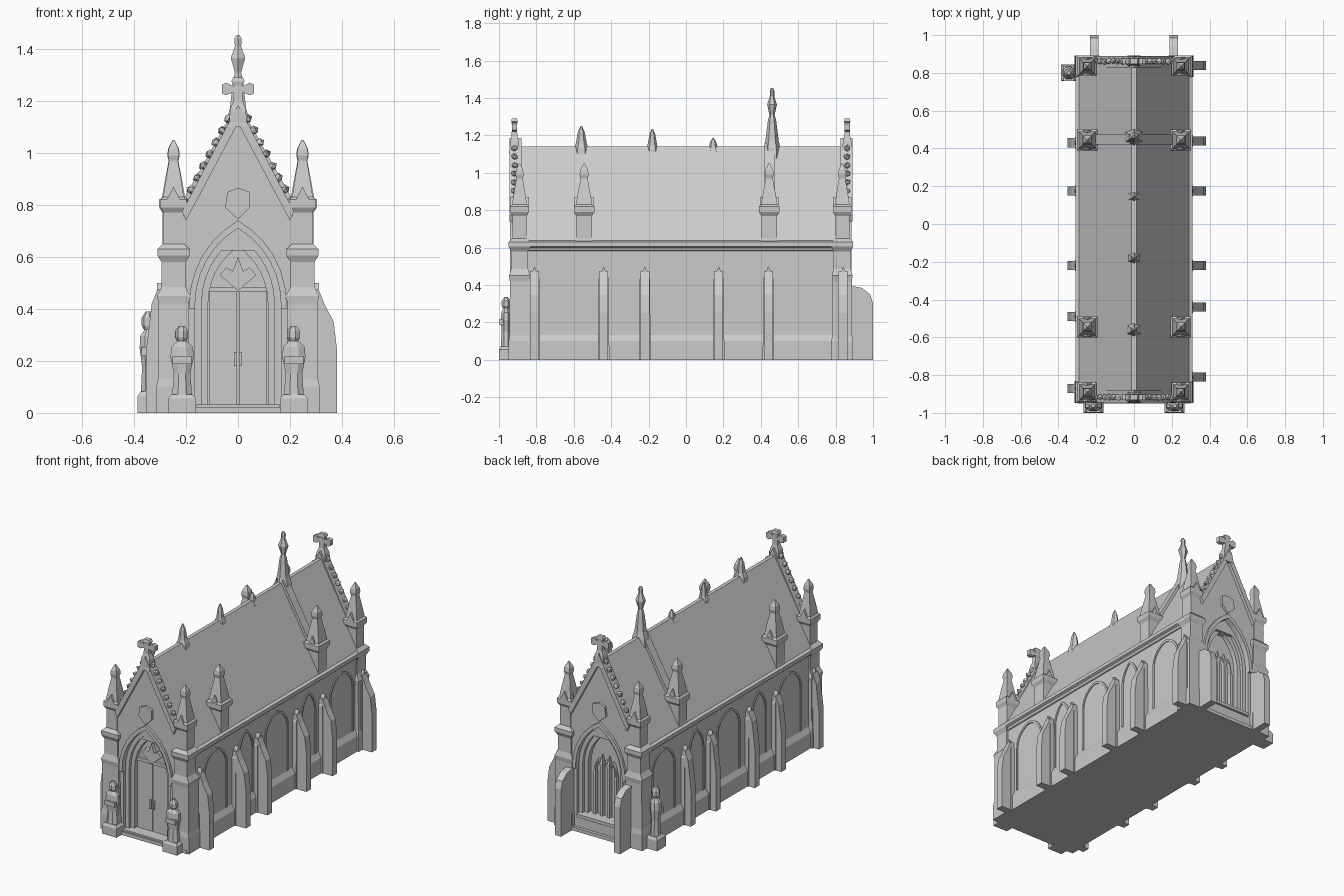
import bpy, bmesh, math, random
from mathutils import Vector

if "Cube" in bpy.data.objects:
    bpy.data.objects.remove(bpy.data.objects["Cube"])

random.seed(4)


def finish(name, bm):
    bmesh.ops.recalc_face_normals(bm, faces=bm.faces)
    me = bpy.data.meshes.new(name)
    bm.to_mesh(me)
    bm.free()
    ob = bpy.data.objects.new(name, me)
    bpy.context.collection.objects.link(ob)
    return ob


def prism(name, pts, axis, a, b):
    """Extrude a 2D outline (u, z) along x or y from a to b."""
    bm = bmesh.new()
    at = lambda u, v, t: (u, t, v) if axis == 'y' else (t, u, v)
    lo = [bm.verts.new(at(u, v, a)) for u, v in pts]
    hi = [bm.verts.new(at(u, v, b)) for u, v in pts]
    bm.faces.new(lo)
    bm.faces.new(hi)
    n = len(pts)
    for i in range(n):
        j = (i + 1) % n
        bm.faces.new((lo[i], lo[j], hi[j], hi[i]))
    return finish(name, bm)


def stack(name, cx, cy, rows, n=4):
    """Stacked sections (z, half width x, half width y); n=4 gives squares."""
    bm = bmesh.new()
    k = math.sqrt(2) if n == 4 else 1
    rings = []
    for z, hx, hy in rows:
        ang = [2 * math.pi * (i + .5) / n for i in range(n)]
        rings.append([bm.verts.new((cx + k * hx * math.cos(t), cy + k * hy * math.sin(t), z)) for t in ang])
    bm.faces.new(rings[0])
    bm.faces.new(rings[-1])
    for r, s in zip(rings, rings[1:]):
        for i in range(n):
            j = (i + 1) % n
            bm.faces.new((r[i], r[j], s[j], s[i]))
    return finish(name, bm)


def box(name, x0, x1, y0, y1, z0, z1):
    hx, hy = (x1 - x0) / 2, (y1 - y0) / 2
    return stack(name, (x0 + x1) / 2, (y0 + y1) / 2, [(z0, hx, hy), (z1, hx, hy)])


def arch(hw, spring, peak, z0=0.02, c=0, n=6):
    """Pointed arch outline."""
    h = peak - spring
    r = (hw * hw + h * h) / (2 * hw)
    end = math.atan2(h, r - hw)
    right = [(hw - r + r * math.cos(end * i / n), spring + r * math.sin(end * i / n)) for i in range(n + 1)]
    right = [(hw, z0)] + right
    return [(c + x, z) for x, z in right] + [(c - x, z) for x, z in reversed(right[:-1])]


def band(name, outer, inner, axis, a, b):
    return prism(name, outer + inner[::-1], axis, a, b)


def lumps(name, places, r):
    bm = bmesh.new()
    for p in places:
        made = bmesh.ops.create_icosphere(bm, subdivisions=1, radius=r)['verts']
        for v in made:
            v.co = v.co * random.uniform(.8, 1.15) + Vector(p)
    return finish(name, bm)


# Main hall with stepped pointed recesses at both ends
hall = prism("hall_walls", [(-.285, 0), (.285, 0), (.285, .62), (0, 1.13), (-.285, .62)], 'y', -.925, .87)
steps = [(.165, .42, .71, .02), (.14, .42, .68, .04), (.115, .42, .64, .07)]
for end, face in ((-1, -.925), (1, .87)):
    for hw, sp, pk, depth in steps:
        cut = prism("recess_cutter", arch(hw, sp, pk, .02 if end < 0 else .09), 'y', face + end * .2, face - end * depth)
        cut.hide_render = True
        m = hall.modifiers.new("recess", 'BOOLEAN')
        m.operation, m.object, m.solver = 'DIFFERENCE', cut, 'EXACT'
        bpy.context.view_layer.objects.active = hall
        bpy.ops.object.modifier_apply(modifier=m.name)
        bpy.data.objects.remove(cut)

# Roof and ground slab
prism("roof", [(-.298, .625), (.298, .625), (.012, 1.14), (-.012, 1.14)], 'y', -.9, .85)
box("ground_slab", -.3, .3, -.95, .89, 0, .022)

# Arch hoods, gable copings, crosses and crockets at each end
for end, face in ((-1, -.925), (1, .87)):
    tag = "front" if end < 0 else "back"
    band(tag + "_arch_hood", arch(.187, .42, .74, .4), arch(.165, .42, .71, .4), 'y', face - end * .01, face + end * .016)
    yo, yi = face + end * .02, face - end * .045
    band(tag + "_gable_coping", [(.215, .775), (0, 1.185), (-.215, .775)], [(.2, .74), (0, 1.115), (-.2, .74)], 'y', yo, yi)
    yc = face + end * -.008
    spots = []
    for s in (1, -1):
        for i in range(8):
            t = .06 + i * .115
            spots.append((s * (.208 * (1 - t) + .008), yc, .79 + .395 * t))
    lumps(tag + "_crockets", spots, .018)
    stack(tag + "_cross_shaft", 0, yc, [(1.10, .035, .03), (1.17, .03, .022), (1.2, .018, .015), (1.26, .016, .014),
                                        (1.275, .026, .017), (1.29, .018, .014)])
    prism(tag + "_cross_arms", [(-.062, 1.228), (-.045, 1.222), (-.02, 1.232), (.02, 1.232), (.045, 1.222), (.062, 1.228),
                                (.062, 1.262), (.045, 1.27), (.02, 1.258), (-.02, 1.258), (-.045, 1.27), (-.062, 1.262)],
          'y', yc - .014, yc + .014)
    # Carved boss in the gable
    prism(tag + "_gable_boss", [(-.04, .85), (-.05, .79), (0, .745), (.045, .79), (.045, .85), (0, .865)], 'y', face, face + end * .015)

# Double door
for s in (1, -1):
    box("door_leaf", min(s * .003, s * .11), max(s * .003, s * .11), -.865, -.85, .022, .47)
    box("door_handle", min(s * .004, s * .016), max(s * .004, s * .016), -.88, -.86, .18, .235)
box("door_lintel", -.115, .115, -.872, -.85, .465, .485)
prism("door_carving", [(-.07, .53), (0, .47), (.07, .53), (.045, .56), (.02, .545), (0, .6), (-.02, .545), (-.045, .56)],
      'y', -.88, -.85)
box("door_step", -.16, .16, -.94, -.85, 0, .032)

# Back window tracery
for x, top in ((-.075, .42), (-.025, .5), (.025, .5), (.075, .42)):
    stack("window_mullion", x, .81, [(.1, .009, .014), (top - .05, .009, .014), (top, .002, .004)])
for x in (-.05, 0, .05):
    band("window_lancet", arch(.026, .4, .47, .36, x, 4), arch(.018, .4, .455, .36, x, 4), 'y', .8, .822)
prism("window_sill", [(-.16, .09), (.16, .09), (.16, .11), (-.16, .11)], 'y', .8, .885)

# Spirelet outline shared by the pinnacles
spirelet = [(.63, .042), (.65, .038), (.77, .038), (.79, .05), (.82, .05), (.83, .04), (.9, .029), (.97, .017),
            (.99, .022), (1.015, .019), (1.05, .003)]

for s in (1, -1):
    # Eaves cornice and sloped plinth
    prism("eaves_cornice", [(s * .27, .575), (s * .29, .585), (s * .297, .6), (s * .31, .607), (s * .31, .63), (s * .27, .645)],
          'y', -.93, .875)
    prism("side_plinth", [(s * .27, 0), (s * .303, 0), (s * .303, .1), (s * .284, .135), (s * .27, .135)], 'y', -.92, .87)
    # Corner piers with set-offs and caps
    for y in (-.89, .835):
        stack("corner_pier", s * .248, y, [(0, .066, .058), (.1, .066, .058), (.13, .06, .053), (.42, .058, .052), (.45, .064, .056),
                                           (.485, .046, .046), (.58, .046, .046), (.605, .062, .058), (.63, .062, .058), (.65, .04, .04)])
    # Pinnacles along the eaves
    for y in (-.89, -.545, .445, .835):
        k = 1 if y in (-.89, .835) else 1.1
        stack("pinnacle", s * .248, y, [(z, w * k, w * k) for z, w in spirelet])
        for d in (1, -1):
            prism("pinnacle_gablet", [(s * .248 - .04, .79), (s * .248 + .04, .79), (s * .248, .87)], 'y', y + d * .03, y + d * .05)
    # Rib climbing the roof to the central spire
    prism("roof_rib", [(s * .27, .65), (s * .21, .82), (s * .02, 1.16), (s * .01, 1.09), (s * .25, .65)], 'y', .42, .475)
    # Shallow blind arches on the side walls
    for y in (-.64, -.33, -.02, .305, .64):
        w = .12 if abs(y) > .5 or abs(y) < .1 else .075
        band("blind_arch", arch(w, .42, .56, .135, y), arch(w - .012, .42, .545, .135, y), 'x', s * .28, s * .291)
    # Stepped side buttresses
    ys, reach = ((-.81, -.44, -.22, .175, .44, .84), .38) if s > 0 else ((-.87, -.49, -.22, .175, .43), .352)
    for y in ys:
        prism("side_buttress", [(y - .03, .0), (y + .03, 0), (y + .028, .43), (y, .5), (y - .028, .43)], 'x', s * .28, s * .312)
        edge = [(.28, 0), (reach, 0), (reach, .25), (reach - .012, .35), (.332, .42), (.31, .475), (.28, .475)]
        prism("buttress_fin", [(s * u, v) for u, v in edge], 'y', y - .024, y + .024)
    # Rear buttresses
    x = s * .21
    prism("rear_buttress", [(.86, 0), (1, 0), (1, .3), (.985, .35), (.94, .385), (.86, .4)], 'x', x - .022, x + .022)


# Standing figures
def figure(x, y, h, w, d):
    k = h / .33
    stack("figure_base", x, y, [(0, w + .005, d + .004), (.055 * k, w + .005, d + .004), (.07 * k, w - .008, d - .004)])
    stack("figure_robe", x, y, [(.07 * k, w * .85, d * .9), (.15 * k, w * .72, d * .75), (.21 * k, w, d * .9),
                                (.25 * k, w * .95, d * .8), (.272 * k, w * .4, d * .5)], 8)
    stack("figure_head", x, y, [(.265 * k, .014, .014), (.285 * k, .026, .024), (.31 * k, .026, .024), (.33 * k, .01, .01)], 7)
    box("figure_arms", x - w * .75, x + w * .75, y - d * 1.05, y, .185 * k, .215 * k)


for s in (1, -1):
    figure(s * .215, -.962, .335, .048, .034)
figure(-.345, .8, .39, .036, .04)

# Ridge finials and tall central spire
for y, top, w in ((-.56, 1.25, .042), (-.18, 1.235, .036), (.145, 1.185, .038)):
    h = top - 1.08
    stack("ridge_finial", 0, y, [(1.08, w, w), (1.08 + .3 * h, w * .9, w * .9), (1.08 + .45 * h, w * .6, w * .7),
                                 (1.08 + .8 * h, w * .42, w * .45), (top, w * .1, w * .1)], 6)
stack("central_spire", 0, .46, [(1.04, .06, .052), (1.13, .05, .045), (1.17, .036, .036), (1.28, .022, .022), (1.31, .014, .014),
                                (1.365, .032, .026), (1.41, .014, .012), (1.44, .016, .012), (1.453, .006, .006)], 6)
